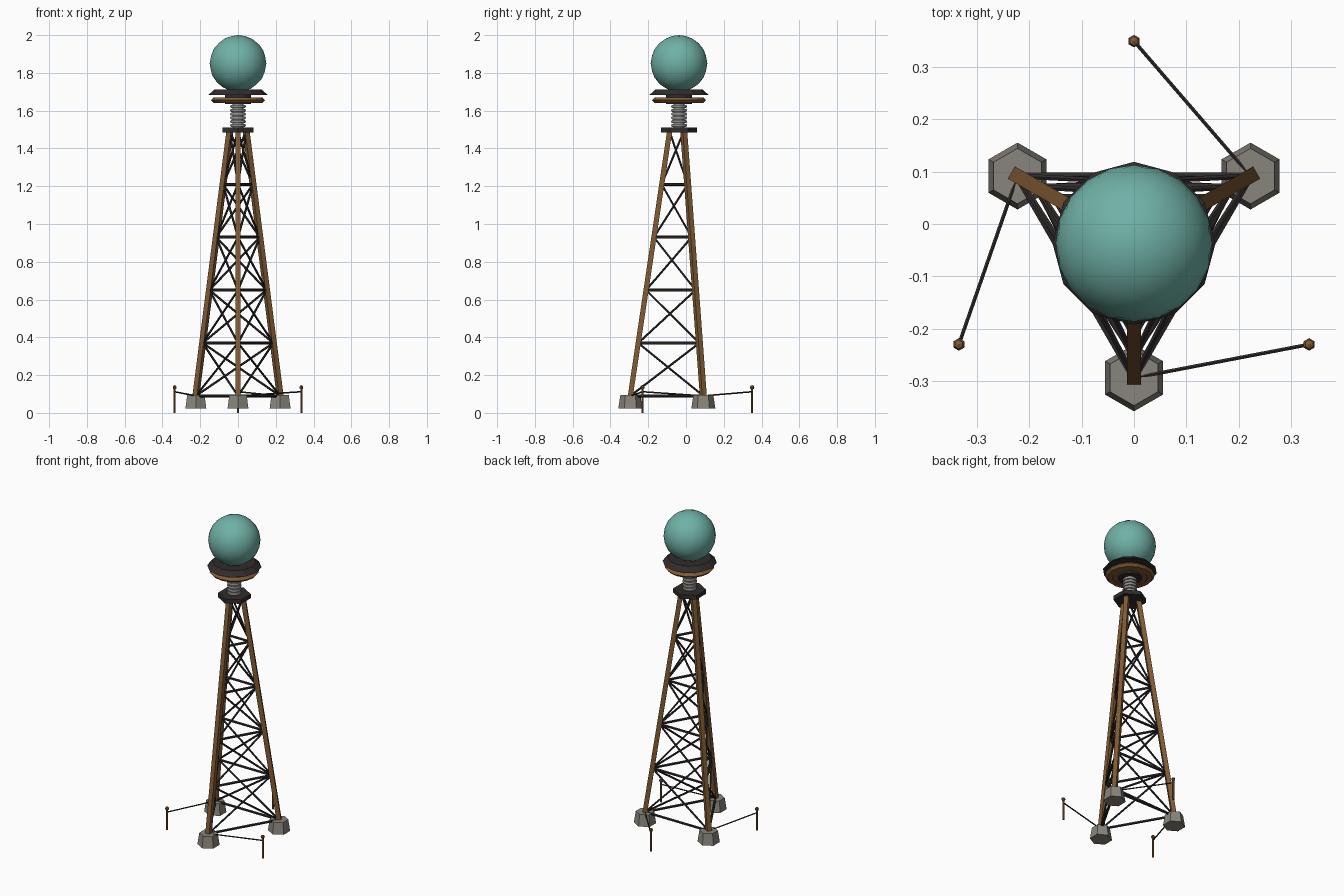
import bpy
from math import radians, sin, cos, pi
from mathutils import Vector

if "Cube" in bpy.data.objects:
    bpy.data.objects.remove(bpy.data.objects["Cube"], do_unlink=True)

AXIS_Y = -0.037


def material(name, rgb):
    m = bpy.data.materials.new(name)
    m.use_nodes = True
    m.diffuse_color = (*rgb, 1)
    bsdf = m.node_tree.nodes["Principled BSDF"]
    bsdf.inputs["Base Color"].default_value = (*rgb, 1)
    return m


COPPER = material("verdigris copper", (0.16, 0.44, 0.38))
WOOD = material("brown wood", (0.22, 0.105, 0.035))
IRON = material("dark iron", (0.03, 0.025, 0.025))
STONE = material("grey concrete", (0.25, 0.235, 0.20))
CERAMIC = material("grey ceramic", (0.27, 0.27, 0.26))


def finish(name, mat, smooth=None):
    o = bpy.context.object
    o.name = name
    o.data.materials.append(mat)
    if smooth:
        bpy.ops.object.shade_smooth_by_angle(angle=radians(smooth))
    return o


def polar(angle, radius, z):
    a = radians(angle)
    return Vector((radius * cos(a), AXIS_Y + radius * sin(a), z))


def bar(name, a, b, r, mat, sides=6):
    """Straight prism between two points."""
    d = b - a
    bpy.ops.mesh.primitive_cylinder_add(vertices=sides, radius=r, depth=d.length, location=(a + b) / 2)
    o = finish(name, mat)
    o.rotation_euler = d.to_track_quat("Z", "Y").to_euler()
    return o


def drum(name, r1, r2, z1, z2, mat, sides, centre=(0, AXIS_Y), turn=0, smooth=None):
    """Upright frustum from z1 to z2."""
    bpy.ops.mesh.primitive_cone_add(vertices=sides, radius1=r1, radius2=r2, depth=z2 - z1,
                                    location=(*centre, (z1 + z2) / 2), rotation=(0, 0, turn))
    return finish(name, mat, smooth)


# Tapering tower
FOOT_Z, TOP_Z, PANELS = 0.09, 1.49, 5


def leg_point(angle, level):
    t = level / PANELS
    return polar(angle, 0.2575 + (0.05 - 0.2575) * t, FOOT_Z + (TOP_Z - FOOT_Z) * t)


for i, angle in enumerate((30, 150, 270)):
    # Concrete footing
    foot = leg_point(angle, 0)
    drum(f"footing_{i}", 0.064, 0.053, 0.022, 0.094, STONE, 6, foot.xy)

    # Square leg, turned to face the axis
    top = leg_point(angle, PANELS)
    d = top - foot
    bpy.ops.mesh.primitive_cube_add(size=1, location=(foot + top) / 2)
    leg = finish(f"leg_{i}", WOOD)
    leg.scale = (0.027, 0.027, d.length)
    side = Vector((-sin(radians(angle)), cos(radians(angle)), 0))
    leg.rotation_euler = d.to_track_quat("Z", "Y").to_euler()
    z_axis = d.normalized()
    x_axis = side.cross(z_axis)
    rot = leg.rotation_euler.to_matrix()
    for row in range(3):
        rot[row] = (x_axis[row], side[row], z_axis[row])
    leg.rotation_euler = rot.to_euler()

    # Lattice on the face to the next leg
    nxt = angle + 120
    for k in range(PANELS):
        bar(f"girt_{i}_{k}", leg_point(angle, k), leg_point(nxt, k), 0.008, IRON)
        bar(f"brace_{i}_{k}_up", leg_point(angle, k), leg_point(nxt, k + 1), 0.0058, IRON)
        bar(f"brace_{i}_{k}_down", leg_point(angle, k + 1), leg_point(nxt, k), 0.0058, IRON)

    # Grounding stake with knob and cable
    base = polar(angle + 60, 0.387, 0)
    bar(f"stake_{i}", base, base + Vector((0, 0, 0.135)), 0.006, WOOD)
    bpy.ops.mesh.primitive_uv_sphere_add(segments=6, ring_count=4, radius=0.012,
                                         location=base + Vector((0, 0, 0.135)), rotation=(0, 0, 0))
    finish(f"stake_knob_{i}", WOOD)
    bar(f"cable_{i}", base + Vector((0, 0, 0.112)), foot, 0.004, IRON)

# Hexagonal platform
drum("platform", 0.095, 0.095, 1.485, 1.511, IRON, 6)

# Ribbed insulator
drum("insulator_core", 0.028, 0.028, 1.51, 1.64, CERAMIC, 12, smooth=40)
for k in range(6):
    bpy.ops.mesh.primitive_torus_add(major_segments=16, minor_segments=6, major_radius=0.033,
                                     minor_radius=0.009, location=(0, AXIS_Y, 1.522 + 0.02 * k))
    finish(f"insulator_rib_{k}", CERAMIC, 60)

# Wooden winding ring and hub
drum("hub", 0.07, 0.07, 1.634, 1.69, IRON, 12)
bpy.ops.mesh.primitive_torus_add(major_segments=16, minor_segments=6, major_radius=0.115,
                                 minor_radius=0.028, location=(0, AXIS_Y, 1.656))
ring = finish("winding_ring", WOOD)
ring.scale.z = 0.6
drum("winding_disc", 0.11, 0.11, 1.645, 1.667, WOOD, 16)

# Flared collar under the dome
drum("collar", 0.156, 0.125, 1.684, 1.712, IRON, 12, turn=pi / 2)

# Copper sphere
bpy.ops.mesh.primitive_ico_sphere_add(subdivisions=3, radius=0.15, location=(0, AXIS_Y, 1.85))
finish("dome", COPPER, 60)
